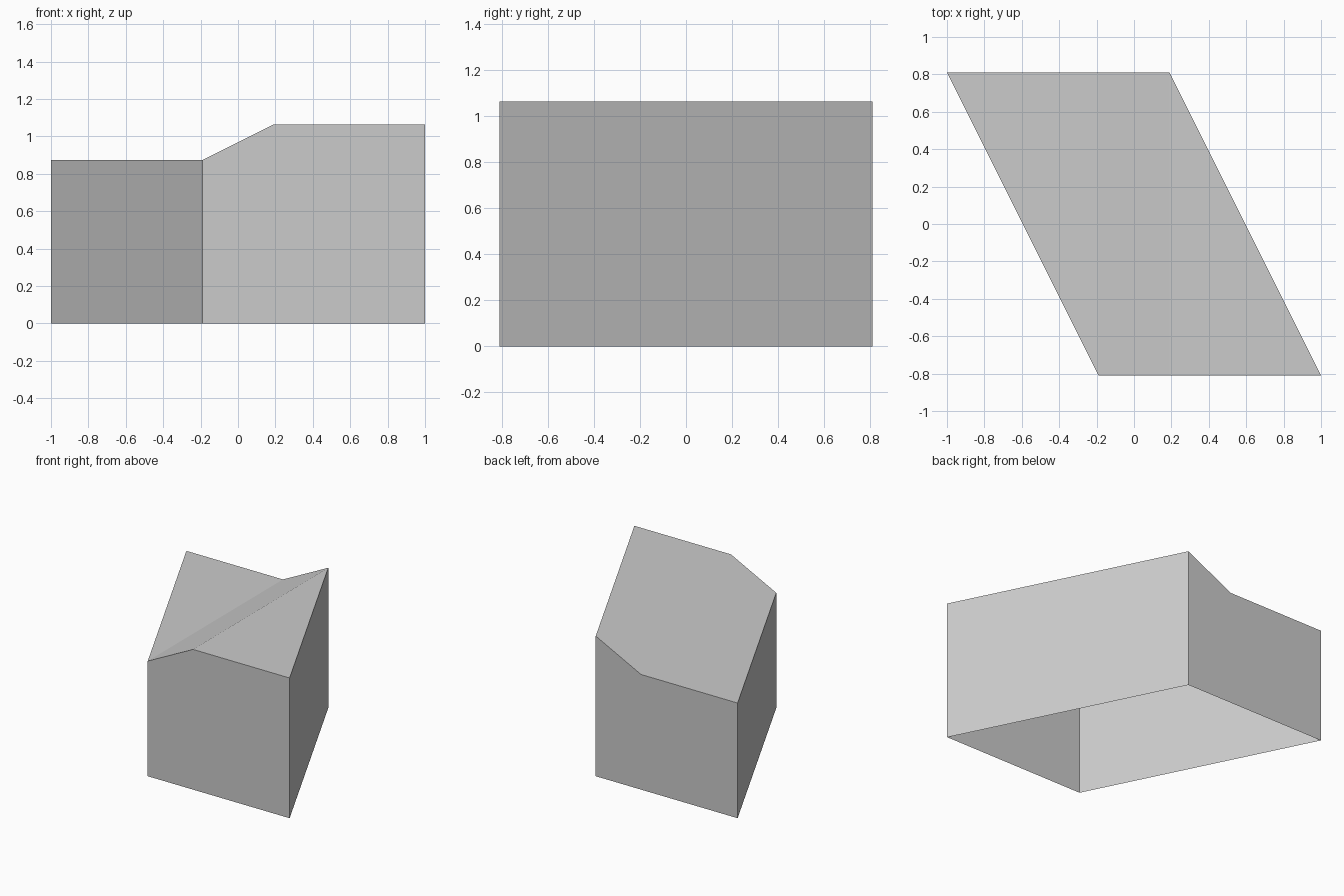
import bpy
import bmesh
from mathutils import Vector

if "Cube" in bpy.data.objects:
    bpy.data.objects.remove(bpy.data.objects["Cube"])

LOW, HIGH = 0.873, 1.063      # roof heights
Y = 0.81                      # half depth
PITCH, FLOOR = 0.0628, 0.125  # pane spacing along the wall, storey height
PANE_W, PANE_H = 0.0485, 0.04


def make_object(name, bm):
    mesh = bpy.data.meshes.new(name)
    bm.to_mesh(mesh)
    bm.free()
    obj = bpy.data.objects.new(name, mesh)
    bpy.context.collection.objects.link(obj)
    return obj


# Building shell: slanted plan, open underneath, stepped roof with a sloping middle
bm = bmesh.new()
base = [(-0.19, -Y), (1, -Y), (0.19, Y), (-1, Y)]
fl0, fr0, br0, bl0 = [bm.verts.new((x, y, 0)) for x, y in base]
fl, bm_mid, bl = [bm.verts.new((x, y, LOW)) for x, y in ((-0.19, -Y), (-0.19, Y), (-1, Y))]
fr, br, f_mid = [bm.verts.new((x, y, HIGH)) for x, y in ((1, -Y), (0.19, Y), (0.19, -Y))]
for face in (
    (fl0, fr0, fr, f_mid, fl),       # front wall
    (fr0, br0, br, fr),              # right wall
    (br0, bl0, bl, bm_mid, br),      # back wall
    (bl0, fl0, fl, bl),              # left wall
    (fl, bm_mid, bl),                # low roof
    (fl, f_mid, br, bm_mid),         # sloping roof
    (f_mid, fr, br),                 # high roof
):
    bm.faces.new(face)
make_object("building_shell", bm)


def window_grid(name, start, along, groups, sill, floors):
    """Rows of flat panes; groups are (offset, count) measured along the wall."""
    bm = bmesh.new()
    start, along, up = Vector(start), Vector(along), Vector((0, 0, 1))
    out = along.cross(up).normalized() * 0.001
    for offset, count in groups:
        for i in range(count):
            for k in range(floors):
                a = start + out + along * (offset + i * PITCH) + up * (sill + k * FLOOR)
                w, h = along * PANE_W, up * PANE_H
                bm.faces.new([bm.verts.new(p) for p in (a, a + w, a + w + h, a + h)])
    make_object(name, bm)


# Side windows: 4, 6, 6 and 4 panes per storey (offsets measured along y)
side = [(0.005, 4), (0.24, 6), (0.877, 6), (1.377, 4)]
side = [(0.0, 4), (0.385, 6), (0.877, 6), (1.377, 4)]
window_grid("right_windows", (1, -Y, 0), (-0.5, 1, 0), side, 0.081, 8)
window_grid("left_windows", (-1, Y, 0), (0.5, -1, 0), side, 0.02, 7)

# Front and back windows: two banks on the flat-roofed part, one column at the far end
banks = [(0.38, 5), (0.88, 5)]
for label, sign, main, end in (("front", 1, (0.081, 8), (0.02, 7)),
                               ("back", -1, (0.02, 7), (0.081, 8))):
    start, along = (-0.19 * sign, -Y * sign, 0), (sign, 0, 0)
    window_grid(label + "_windows", start, along, banks, *main)
    window_grid(label + "_end_windows", start, along, [(0.003, 1)], *end)
